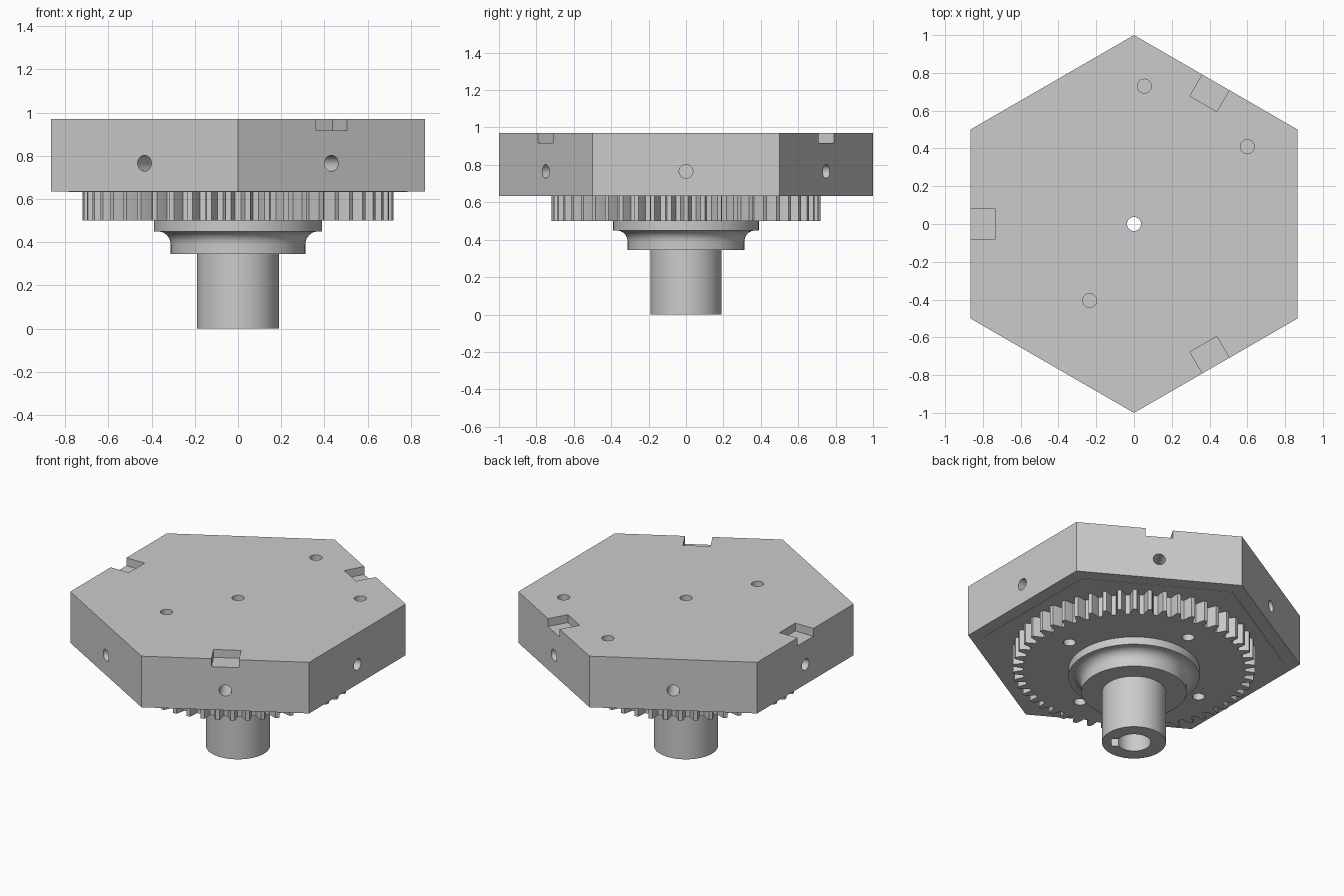
import bpy, bmesh
from math import cos, sin, pi, radians
from mathutils import Matrix, Vector

if "Cube" in bpy.data.objects:
    bpy.data.objects.remove(bpy.data.objects["Cube"], do_unlink=True)

grey = bpy.data.materials.new("machined grey")
grey.use_nodes = True
grey.diffuse_color = (0.6, 0.6, 0.6, 1)
grey.node_tree.nodes["Principled BSDF"].inputs["Base Color"].default_value = (0.6, 0.6, 0.6, 1)


def make(name, bm, matrix=Matrix()):
    bmesh.ops.recalc_face_normals(bm, faces=bm.faces)
    bm.transform(matrix)
    mesh = bpy.data.meshes.new(name)
    bm.to_mesh(mesh)
    bm.free()
    mesh.materials.append(grey)
    ob = bpy.data.objects.new(name, mesh)
    bpy.context.collection.objects.link(ob)
    return ob


def prism(name, outline, z0, z1, matrix=Matrix()):
    bm = bmesh.new()
    base = bm.faces.new([bm.verts.new((x, y, z0)) for x, y in outline])
    up = bmesh.ops.extrude_face_region(bm, geom=[base], use_keep_orig=True)["geom"]
    bmesh.ops.translate(bm, verts=[v for v in up if isinstance(v, bmesh.types.BMVert)],
                        vec=(0, 0, z1 - z0))
    return make(name, bm, matrix)


def polygon(r, n, start=0.0):
    return [(r * cos(start + 2 * pi * i / n), r * sin(start + 2 * pi * i / n)) for i in range(n)]


def lathe(name, profile, steps=64):
    bm = bmesh.new()
    verts = [bm.verts.new((r, 0, z)) for r, z in profile]
    edges = [bm.edges.new(pair) for pair in zip(verts, verts[1:])]
    bmesh.ops.spin(bm, geom=verts + edges, cent=(0, 0, 0), axis=(0, 0, 1),
                   angle=2 * pi, steps=steps)
    bmesh.ops.remove_doubles(bm, verts=bm.verts, dist=0.0001)
    return make(name, bm)


def drill(z0, z1, matrix=Matrix(), r=0.037, n=24):
    return prism("cutter", polygon(r, n), z0, z1, matrix)


def box(x0, x1, half, z0, z1, angle):
    return prism("cutter", [(x0, -half), (x1, -half), (x1, half), (x0, half)], z0, z1,
                 Matrix.Rotation(angle, 4, "Z"))


def cut(ob, cutters):
    bpy.context.view_layer.objects.active = ob
    for c in cutters:
        mod = ob.modifiers.new("cut", "BOOLEAN")
        mod.operation, mod.solver, mod.object = "DIFFERENCE", "EXACT", c
        bpy.ops.object.modifier_apply(modifier=mod.name)
        bpy.data.objects.remove(c, do_unlink=True)


BOTTOM, TOP, GEAR_Z, HUB_Z = 0.635, 0.97, 0.5, 0.345
turn = lambda a: Matrix.Rotation(a, 4, "Z")

# Hexagonal housing with edge notches, side holes and top holes
housing = prism("hex_housing", polygon(1, 6, pi / 2), BOTTOM, TOP)
cutters = [drill(0, 2)]
for k in range(3):
    cutters.append(box(0.735, 1, 0.082, 0.918, 1.1, radians(60 + 120 * k)))
for k in range(6):
    side = turn(k * pi / 3) @ Matrix.Translation((0, 0, 0.765)) @ Matrix.Rotation(pi / 2, 4, "Y")
    cutters.append(drill(0.68, 1, side))
for x, y in [(0.055, 0.73), (0.6, 0.41), (-0.235, -0.405)]:
    cutters.append(drill(0.85, 1.1, Matrix.Translation((x, y, 0))))
cut(housing, cutters)

# Thin hexagonal cover on the underside
cover = prism("bottom_cover", polygon(0.905, 6, pi / 2), BOTTOM - 0.002, BOTTOM + 0.02)
cut(cover, [drill(0, 2)])

# Spur gear with four mounting holes
TEETH, ROOT, TIP = 50, 0.66, 0.72
shape = [(ROOT, -0.34), (0.69, -0.25), (TIP, -0.13), (TIP, 0.13), (0.69, 0.25), (ROOT, 0.34)]
outline = []
for i in range(TEETH):
    for r, t in shape:
        a = 2 * pi * (i + t) / TEETH
        outline.append((r * cos(a), r * sin(a)))
gear = prism("spur_gear", outline, GEAR_Z, BOTTOM + 0.01)
cut(gear, [drill(0, 2)] + [drill(0.4, 0.6, turn(k * pi / 2) @ Matrix.Translation((0.5, 0, 0)))
                           for k in range(4)])

# Flanged hub and shaft, with a concave fillet below the flange
FILLET = 0.06
fillet = [(0.372 - FILLET * sin(a), 0.39 + FILLET * cos(a))
          for a in [i * pi / 16 for i in range(8, -1, -1)]]
hub = lathe("hub_and_shaft", [(0, 0), (0.19, 0), (0.19, HUB_Z), (0.312, HUB_Z)] + fillet
            + [(0.39, 0.45), (0.39, GEAR_Z + 0.01), (0, GEAR_Z + 0.01)])
# Shaft bore with keyway
cut(hub, [drill(-0.1, 0.45, r=0.1, n=48), box(0, 0.135, 0.04, -0.1, 0.45, radians(-40)),
          drill(-0.1, 1)])

# Smooth round surfaces, keep machined edges sharp
bpy.ops.object.select_all(action="DESELECT")
for ob in (housing, cover, gear, hub):
    ob.select_set(True)
bpy.context.view_layer.objects.active = housing
bpy.ops.object.shade_smooth_by_angle(angle=radians(25))
